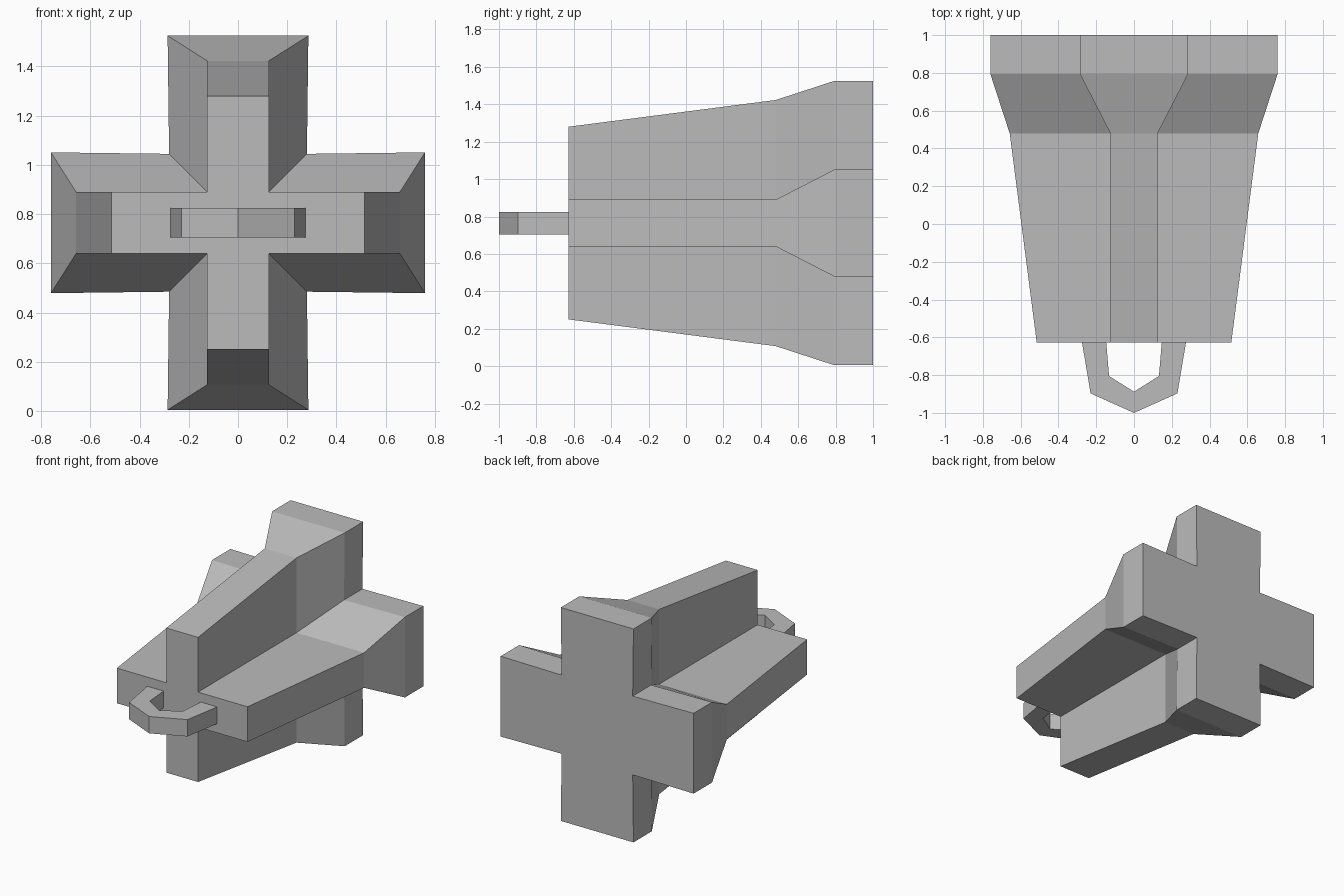
import bpy
import bmesh

if "Cube" in bpy.data.objects:
    bpy.data.objects.remove(bpy.data.objects["Cube"], do_unlink=True)

MID_Z = 0.765

grey = bpy.data.materials.new("plain grey")
grey.use_nodes = True
COLOUR = (0.5, 0.5, 0.5, 1)
grey.diffuse_color = COLOUR
grey.node_tree.nodes["Principled BSDF"].inputs["Base Color"].default_value = COLOUR


def loft(name, sections):
    """Skin matching closed outlines and cap both ends."""
    bm = bmesh.new()
    rings = [[bm.verts.new(p) for p in section] for section in sections]
    for a, b in zip(rings, rings[1:]):
        n = len(a)
        for i in range(n):
            j = (i + 1) % n
            bm.faces.new((a[i], a[j], b[j], b[i]))
    bm.faces.new(rings[0])
    bm.faces.new(rings[-1])
    bmesh.ops.recalc_face_normals(bm, faces=bm.faces)
    mesh = bpy.data.meshes.new(name)
    bm.to_mesh(mesh)
    bm.free()
    mesh.materials.append(grey)
    obj = bpy.data.objects.new(name, mesh)
    bpy.context.collection.objects.link(obj)
    return obj


def cross(y, reach, tip, root):
    """Plus-shaped outline: one arm turned through four quarters."""
    points = []
    for turn in range(4):
        for u, v in ((root, -root), (reach, -tip), (reach, tip)):
            for _ in range(turn):
                u, v = -v, u
            points.append((u, y, MID_Z + v))
    return points


# Cross-shaped body, flaring towards the back
loft("body", [
    cross(-0.628, 0.515, 0.125, 0.125),
    cross(0.48, 0.658, 0.125, 0.125),
    cross(0.793, 0.76, 0.286, 0.28),
    cross(1.0, 0.76, 0.286, 0.28),
])

# Pointed handle loop on the front
outer = [(0.275, -0.628), (0.23, -0.897), (0, -1.0)]
inner = [(0.147, -0.628), (0.132, -0.805), (0, -0.888)]


def handle_section(o, i, side):
    return [(side * x, y, z) for (x, y), z in
            ((o, 0.705), (i, 0.705), (i, 0.825), (o, 0.825))]


pairs = list(zip(outer, inner))
loft("handle", [handle_section(o, i, 1) for o, i in pairs]
     + [handle_section(o, i, -1) for o, i in pairs[-2::-1]])
